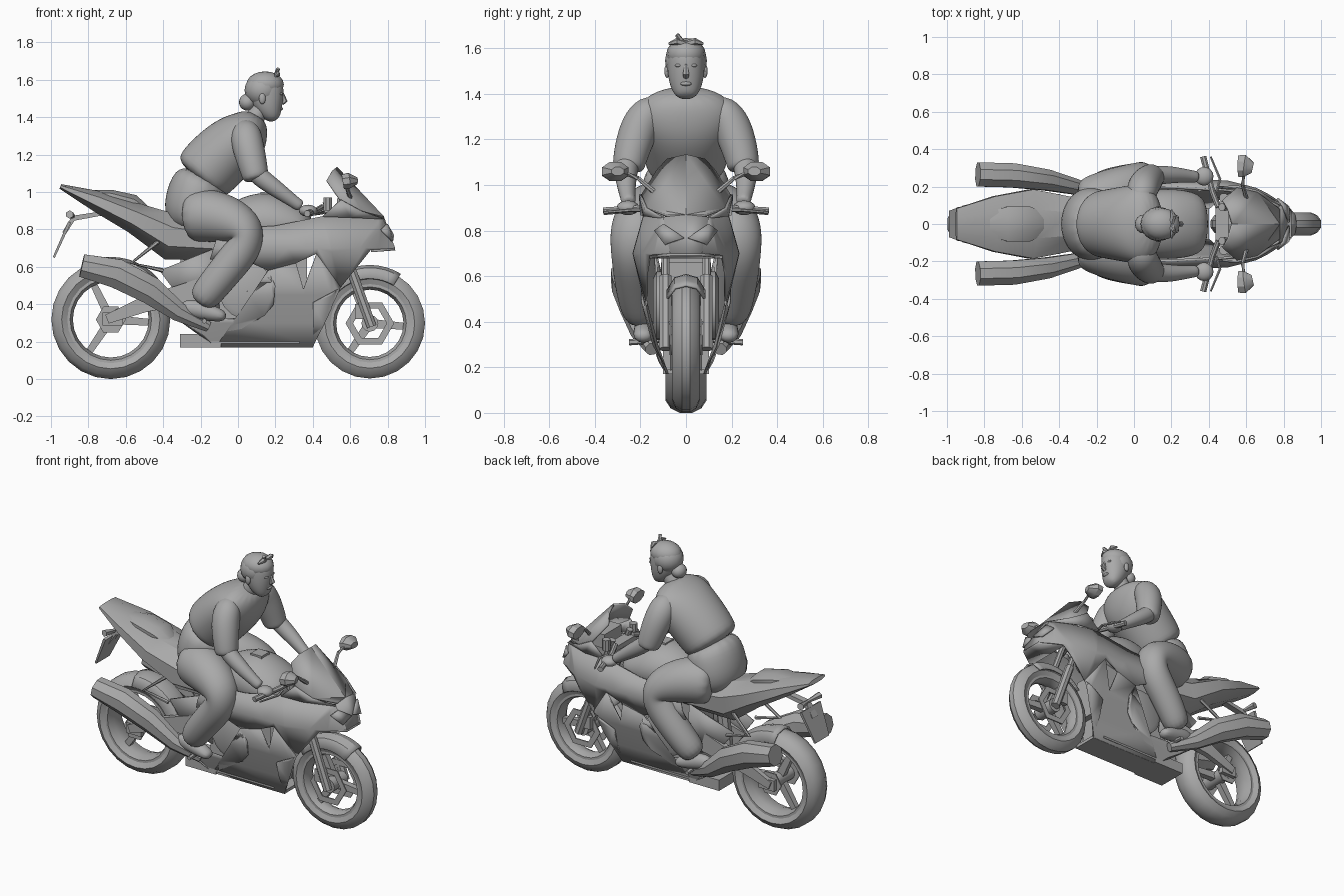
import bpy, bmesh, math
from mathutils import Vector

default_cube = bpy.data.objects.get("Cube")
if default_cube:
    bpy.data.objects.remove(default_cube, do_unlink=True)

grey = bpy.data.materials.new("plain_grey")
grey.use_nodes = True
grey.diffuse_color = (0.4, 0.4, 0.4, 1)
grey.node_tree.nodes["Principled BSDF"].inputs["Base Color"].default_value = grey.diffuse_color
hard_parts = []


def finish(name, bm, mirror=False, thickness=0, organic=False):
    """Turn a bmesh into an object with its modifiers."""
    bmesh.ops.recalc_face_normals(bm, faces=bm.faces)
    mesh = bpy.data.meshes.new(name)
    bm.to_mesh(mesh)
    bm.free()
    mesh.materials.append(grey)
    part = bpy.data.objects.new(name, mesh)
    bpy.context.collection.objects.link(part)
    if thickness:
        part.modifiers.new("thickness", "SOLIDIFY").thickness = thickness
    if organic:
        part.modifiers.new("smooth", "SUBSURF").levels = 2
        part.modifiers["smooth"].render_levels = 2
        for face in mesh.polygons:
            face.use_smooth = True
    else:
        hard_parts.append(part)
    if mirror:
        part.modifiers.new("other_side", "MIRROR").use_axis = (False, True, False)
    return part


def tube(name, stations, sides=8, **options):
    """Sweep an ellipse through stations of x, y, z, width radius, depth radius."""
    bm = bmesh.new()
    points = [Vector(s[:3]) for s in stations]
    last = len(points) - 1
    rings = []
    for i, station in enumerate(stations):
        along = (points[min(i + 1, last)] - points[max(i - 1, 0)]).normalized()
        side = Vector((1, 0, 0)) if abs(along.y) > 0.9 else Vector((0, 1, 0))
        side = (side - along * side.dot(along)).normalized()
        up = along.cross(side)
        wide, deep = station[3], station[-1]
        ring = []
        for k in range(sides):
            angle = math.tau * (k + 0.5) / sides
            ring.append(bm.verts.new(points[i] + side * wide * math.cos(angle) + up * deep * math.sin(angle)))
        rings.append(ring)
    for low, high in zip(rings, rings[1:]):
        for k in range(sides):
            bm.faces.new((low[k], low[k - 1], high[k - 1], high[k]))
    bm.faces.new(rings[0])
    bm.faces.new(rings[-1])
    return finish(name, bm, **options)


def spine(name, stations, sides=12, **options):
    """A centred tube given by x, z, width radius, depth radius."""
    return tube(name, [(x, 0, z, w, d) for x, z, w, d in stations], sides, **options)


def lathe(name, x, z, half_profile, sides=24, y=0, **options):
    """Spin a symmetric closed profile of half width and radius about a wheel axle."""
    profile = half_profile + [(-w, r) for w, r in reversed(half_profile)]
    bm = bmesh.new()
    rings = []
    for k in range(sides):
        angle = math.tau * k / sides
        rings.append([bm.verts.new((x + r * math.cos(angle), y + w, z + r * math.sin(angle))) for w, r in profile])
    for k in range(sides):
        for j in range(len(profile)):
            bm.faces.new((rings[k - 1][j - 1], rings[k - 1][j], rings[k][j], rings[k][j - 1]))
    return finish(name, bm, **options)


def box(name, centre, size, **options):
    bm = bmesh.new()
    bmesh.ops.create_cube(bm, size=1)
    for v in bm.verts:
        v.co = Vector(a * b for a, b in zip(v.co, size)) + Vector(centre)
    return finish(name, bm, **options)


def ball(name, centre, size, **options):
    bm = bmesh.new()
    bmesh.ops.create_uvsphere(bm, u_segments=16, v_segments=10, radius=1)
    for v in bm.verts:
        v.co = Vector(a * b for a, b in zip(v.co, size)) + Vector(centre)
    return finish(name, bm, **options)


def panel(name, corners):
    """A mirrored sheet through half-side corner points."""
    bm = bmesh.new()
    bm.faces.new([bm.verts.new(c) for c in corners])
    bmesh.ops.triangulate(bm, faces=bm.faces)
    finish(name, bm, mirror=True, thickness=0.012)


def bulge(x, z):
    """Half width of the fairing at a place on its side."""
    table = [(0.16, 0.085), (0.3, 0.135), (0.45, 0.175), (0.7, 0.235), (0.86, 0.19), (1.1, 0.13)]
    width = table[0][1]
    for (low, a), (high, b) in zip(table, table[1:]):
        if low <= z <= high:
            width = a + (b - a) * (z - low) / (high - low)
    return width * (1 - 0.7 * (max(0, x - 0.45) / 0.39) ** 2.1)


def fairing(name, outline):
    """A mirrored side sheet wrapped over the bulge, creased along planes."""
    bm = bmesh.new()
    bm.faces.new([bm.verts.new((x, 0, z)) for x, z in outline])
    bmesh.ops.triangulate(bm, faces=bm.faces)
    creases = [((0, 0, h), (0, 0, 1)) for h in (0.3, 0.45, 0.7)] + [((d, 0, 0), (1, 0, 0)) for d in (0.5, 0.65, 0.75)]
    for place, normal in creases:
        bmesh.ops.bisect_plane(bm, geom=bm.verts[:] + bm.edges[:] + bm.faces[:], plane_co=place, plane_no=normal)
    for v in bm.verts:
        v.co.y = bulge(v.co.x, v.co.z)
    finish(name, bm, mirror=True, thickness=0.012)


def fender(name, x, z, radius, half_width, start, end):
    """A curved strip over a wheel, from start to end angle."""
    bm = bmesh.new()
    rows = []
    for i in range(11):
        angle = math.radians(start + (end - start) * i / 10)
        row = []
        for across in (-1, -0.6, 0, 0.6, 1):
            r = radius - 0.07 * abs(across) ** 3
            row.append(bm.verts.new((x + r * math.cos(angle), across * half_width, z + r * math.sin(angle))))
        rows.append(row)
    for a, b in zip(rows, rows[1:]):
        for j in range(4):
            bm.faces.new((a[j], a[j + 1], b[j + 1], b[j]))
    finish(name, bm, thickness=0.01)


# Wheels: tyre, rim, hub, spokes and brake discs
def wheel(label, x, z, radius, half, turn, disc):
    tyre = [(half * 0.3, radius), (half * 0.75, radius - 0.02), (half, radius - 0.055), (half * 0.8, radius - 0.085)]
    lathe(label + "_tyre", x, z, tyre)
    lathe(label + "_rim", x, z, [(half * 0.8, radius - 0.08), (half * 0.8, radius - 0.1), (half * 0.3, radius - 0.115)])
    lathe(label + "_hub", x, z, [(half + 0.01, 0.045), (half + 0.01, 0.001)], 12)
    for k in range(3):
        angle = math.radians(turn + k * 120)
        dx, dz = math.cos(angle), math.sin(angle)
        reach = radius - 0.1
        tube(f"{label}_spoke_{k}", [(x, 0, z, 0.03, 0.035), (x + dx * reach, 0, z + dz * reach, 0.025, 0.025)], 4)
    lathe(label + "_brake_disc", x, z, [(0.004, disc), (0.004, disc - 0.04)], 6, y=half + 0.005, mirror=True)


REAR, FRONT = (-0.68, 0.318), (0.705, 0.298)
wheel("rear", *REAR, 0.318, 0.09, -4, 0.08)
wheel("front", *FRONT, 0.295, 0.062, -5, 0.13)
fender("front_fender", *FRONT, 0.312, 0.085, 58, 138)
fender("rear_hugger", *REAR, 0.335, 0.1, 20, 95)

# Fork, swing arm and mechanical core
tube("fork_lower", [(0.715, 0.09, 0.28, 0.028), (0.6, 0.09, 0.6, 0.028)], mirror=True)
tube("fork_upper", [(0.6, 0.09, 0.6, 0.02), (0.47, 0.09, 0.95, 0.02)], mirror=True)
box("brake_caliper", (0.66, 0.085, 0.36), (0.07, 0.03, 0.08), mirror=True)
box("rear_caliper", (-0.67, 0.11, 0.32), (0.11, 0.03, 0.07), mirror=True)
box("fork_clamp", (0.47, 0, 0.9), (0.07, 0.24, 0.03))
tube("swing_arm", [(-0.7, 0.12, 0.32, 0.02, 0.035), (-0.5, 0.12, 0.4, 0.025, 0.06), (-0.18, 0.1, 0.48, 0.03, 0.09)], 4, mirror=True)
tube("shock_absorber", [(-0.26, 0, 0.72, 0.04), (-0.3, 0, 0.4, 0.04)])
panel("rear_frame", [(-0.42, 0.11, 0.58), (-0.12, 0.14, 0.7), (-0.1, 0.13, 0.38), (-0.3, 0.11, 0.42)])
box("engine_block", (0.1, 0, 0.47), (0.46, 0.2, 0.56))
box("radiator", (0.34, 0, 0.52), (0.06, 0.22, 0.28))
lathe("engine_cover", 0.05, 0.47, [(0.145, 0.001), (0.145, 0.12), (0.13, 0.15), (0.1, 0.15)], 20)
box("exhaust_collector", (-0.2, 0, 0.205), (0.22, 0.2, 0.07))
box("belly_floor", (0.14, 0, 0.18), (0.52, 0.17, 0.02))

# Fairing sides leave a wedge-shaped vent between them
fairing("upper_fairing", [(0.84, 0.7), (0.71, 0.69), (0.55, 0.49), (0.42, 0.67), (0.31, 0.62), (0.16, 0.58),
                          (0.05, 0.63), (-0.15, 0.64), (-0.1, 0.8), (0.2, 0.82), (0.45, 0.87), (0.78, 0.86)])
fairing("lower_fairing", [(0.55, 0.49), (0.4, 0.41), (0.4, 0.17), (-0.12, 0.17), (-0.18, 0.23), (-0.34, 0.33), (-0.02, 0.32),
                          (0.14, 0.34), (0.19, 0.4), (0.2, 0.5), (0.16, 0.58), (0.31, 0.62), (0.35, 0.48), (0.42, 0.67)])
panel("nose", [(0.78, 0, 0.87), (0.84, 0, 0.7), (0.84, 0.07, 0.7), (0.78, 0.1, 0.86)])
panel("nose_floor", [(0.84, 0, 0.7), (0.84, 0.07, 0.7), (0.71, 0.16, 0.69), (0.71, 0, 0.69)])
panel("windshield", [(0.53, 0, 1.135), (0.505, 0.085, 1.115), (0.475, 0.13, 1.065), (0.55, 0.195, 0.96), (0.66, 0.17, 0.9), (0.78, 0.08, 0.87), (0.78, 0, 0.87)])
panel("cowl", [(0.55, 0.195, 0.96), (0.66, 0.17, 0.9), (0.78, 0.1, 0.86), (0.6, 0.175, 0.865), (0.45, 0.19, 0.87)])
panel("headlight", [(0.835, 0.01, 0.77), (0.8, 0.1, 0.83), (0.77, 0.14, 0.8), (0.83, 0.095, 0.74)])
box("dashboard", (0.57, 0, 0.92), (0.08, 0.18, 0.09))

# Tank, seat and tail
spine("fuel_tank", [(-0.12, 0.8, 0.1, 0.06), (0, 0.83, 0.17, 0.14), (0.15, 0.845, 0.2, 0.175), (0.28, 0.82, 0.19, 0.14), (0.4, 0.8, 0.15, 0.08)], organic=True)
box("fuel_cap", (0.16, 0, 0.985), (0.08, 0.08, 0.03))
spine("tail", [(-0.05, 0.73, 0.13, 0.1), (-0.36, 0.76, 0.16, 0.135), (-0.55, 0.86, 0.2, 0.09), (-0.75, 0.95, 0.16, 0.062), (-0.95, 1.03, 0.09, 0.014)], 8)
spine("rear_seat", [(-0.84, 1.0, 0.05, 0.01), (-0.68, 0.98, 0.1, 0.035), (-0.56, 0.945, 0.1, 0.045), (-0.46, 0.88, 0.05, 0.02)], 8)
tube("plate_bracket", [(-0.7, 0, 0.89, 0.03, 0.015), (-0.88, 0, 0.86, 0.03, 0.02), (-0.93, 0, 0.78, 0.04, 0.015)], 4)
tube("number_plate", [(-0.9, 0, 0.84, 0.14, 0.012), (-0.985, 0, 0.65, 0.1, 0.008)], 4)
tube("turn_signal", [(-0.88, 0, 0.87, 0.01), (-0.9, 0.1, 0.88, 0.022)], 6, mirror=True)
tube("footrest_bracket", [(-0.42, 0.13, 0.74, 0.012), (-0.57, 0.16, 0.62, 0.012), (-0.4, 0.15, 0.58, 0.012)], 6, mirror=True)
tube("footpeg", [(-0.18, 0.12, 0.32, 0.014), (-0.18, 0.25, 0.31, 0.014)], 6, mirror=True)
tube("exhaust", [(-0.835, 0.265, 0.607, 0.07, 0.066), (-0.65, 0.26, 0.565, 0.07, 0.085), (-0.47, 0.235, 0.475, 0.06, 0.08),
                 (-0.32, 0.2, 0.36, 0.045, 0.055), (-0.16, 0.15, 0.28, 0.03, 0.03)], mirror=True)

# Controls and mirrors
tube("handlebar", [(0.45, 0.09, 0.92, 0.016), (0.42, 0.17, 0.9, 0.016), (0.37, 0.36, 0.885, 0.018)], mirror=True)
tube("lever", [(0.44, 0.17, 0.89, 0.008), (0.46, 0.24, 0.89, 0.008), (0.41, 0.36, 0.88, 0.006)], 6, mirror=True)
tube("fluid_reservoir", [(0.48, 0.14, 0.9, 0.025), (0.48, 0.14, 0.97, 0.025)], mirror=True)
tube("mirror_stalk", [(0.6, 0.14, 0.97, 0.012), (0.58, 0.21, 1.03, 0.01), (0.59, 0.28, 1.06, 0.012)], 6, mirror=True)
tube("mirror_head", [(0.56, 0.31, 1.055, 0.062, 0.042), (0.59, 0.31, 1.06, 0.064, 0.045), (0.635, 0.3, 1.06, 0.03, 0.02)], mirror=True)

# Rider body and clothes
spine("hips", [(-0.24, 0.79, 0.14, 0.1), (-0.25, 0.88, 0.2, 0.16), (-0.22, 1.0, 0.2, 0.165), (-0.17, 1.1, 0.17, 0.15)], 16, organic=True)
spine("shirt", [(-0.21, 1.06, 0.17, 0.16), (-0.17, 1.11, 0.185, 0.175), (-0.08, 1.2, 0.2, 0.175), (0.02, 1.29, 0.22, 0.16),
                (0.07, 1.36, 0.21, 0.11), (0.1, 1.415, 0.1, 0.06)], 16, organic=True)
spine("neck", [(0.06, 1.36, 0.06, 0.06), (0.11, 1.42, 0.05, 0.05), (0.14, 1.49, 0.05, 0.05)], organic=True)
tube("sleeve", [(0.04, 0.06, 1.36, 0.05), (0.04, 0.14, 1.34, 0.08), (0.045, 0.195, 1.28, 0.09), (0.07, 0.23, 1.18, 0.085), (0.09, 0.25, 1.1, 0.075),
                (0.1, 0.255, 1.06, 0.07)], 12, mirror=True, organic=True)
tube("forearm", [(0.06, 0.245, 1.16, 0.05), (0.1, 0.26, 1.09, 0.055), (0.2, 0.265, 1.02, 0.048), (0.31, 0.255, 0.94, 0.032), (0.34, 0.25, 0.92, 0.035)], 12, mirror=True, organic=True)
ball("hand", (0.375, 0.255, 0.9), (0.05, 0.05, 0.032), mirror=True)
tube("trouser_leg", [(-0.28, 0.09, 0.87, 0.14), (-0.18, 0.13, 0.88, 0.15), (-0.05, 0.185, 0.855, 0.135), (0.055, 0.23, 0.795, 0.11), (0.05, 0.235, 0.72, 0.1),
                     (-0.05, 0.225, 0.6, 0.095), (-0.14, 0.21, 0.49, 0.09), (-0.21, 0.185, 0.4, 0.08)], 14, mirror=True, organic=True)
tube("shoe", [(-0.31, 0.18, 0.385, 0.03), (-0.25, 0.18, 0.38, 0.048, 0.055), (-0.15, 0.185, 0.355, 0.048), (-0.06, 0.19, 0.33, 0.045, 0.03)], 10, mirror=True, organic=True)

# Head, face and hair
spine("head", [(0.205, 1.385, 0.035, 0.025), (0.185, 1.41, 0.062, 0.055), (0.165, 1.46, 0.08, 0.082), (0.15, 1.52, 0.086, 0.1),
               (0.145, 1.57, 0.085, 0.1), (0.14, 1.61, 0.07, 0.08), (0.135, 1.635, 0.03, 0.04)], organic=True)
ball("hair", (0.13, 0, 1.545), (0.095, 0.092, 0.09))
ball("head_scarf", (0.145, 0, 1.575), (0.1, 0.086, 0.07))
ball("hair_bun", (0.05, 0, 1.48), (0.045, 0.05, 0.045))
tube("scarf_knot", [(0.2, 0, 1.62, 0.015), (0.21, 0.04, 1.63, 0.016), (0.2, 0.075, 1.62, 0.006)], 6, mirror=True)
tube("scarf_tip", [(0.2, -0.01, 1.62, 0.012), (0.215, -0.04, 1.66, 0.01)], 6)
tube("nose_of_rider", [(0.235, 0, 1.53, 0.008), (0.25, 0, 1.485, 0.016), (0.235, 0, 1.475, 0.012)], 6)
ball("lips", (0.227, 0, 1.445), (0.014, 0.026, 0.01))
ball("eye", (0.228, 0.033, 1.525), (0.012, 0.015, 0.008), mirror=True)
ball("ear", (0.13, 0.083, 1.5), (0.018, 0.012, 0.03), mirror=True)

# Smooth the hard parts but keep their creases
for item in bpy.context.selected_objects:
    item.select_set(False)
for part in hard_parts:
    part.select_set(True)
bpy.context.view_layer.objects.active = hard_parts[0]
bpy.ops.object.shade_smooth_by_angle(angle=math.radians(32))
